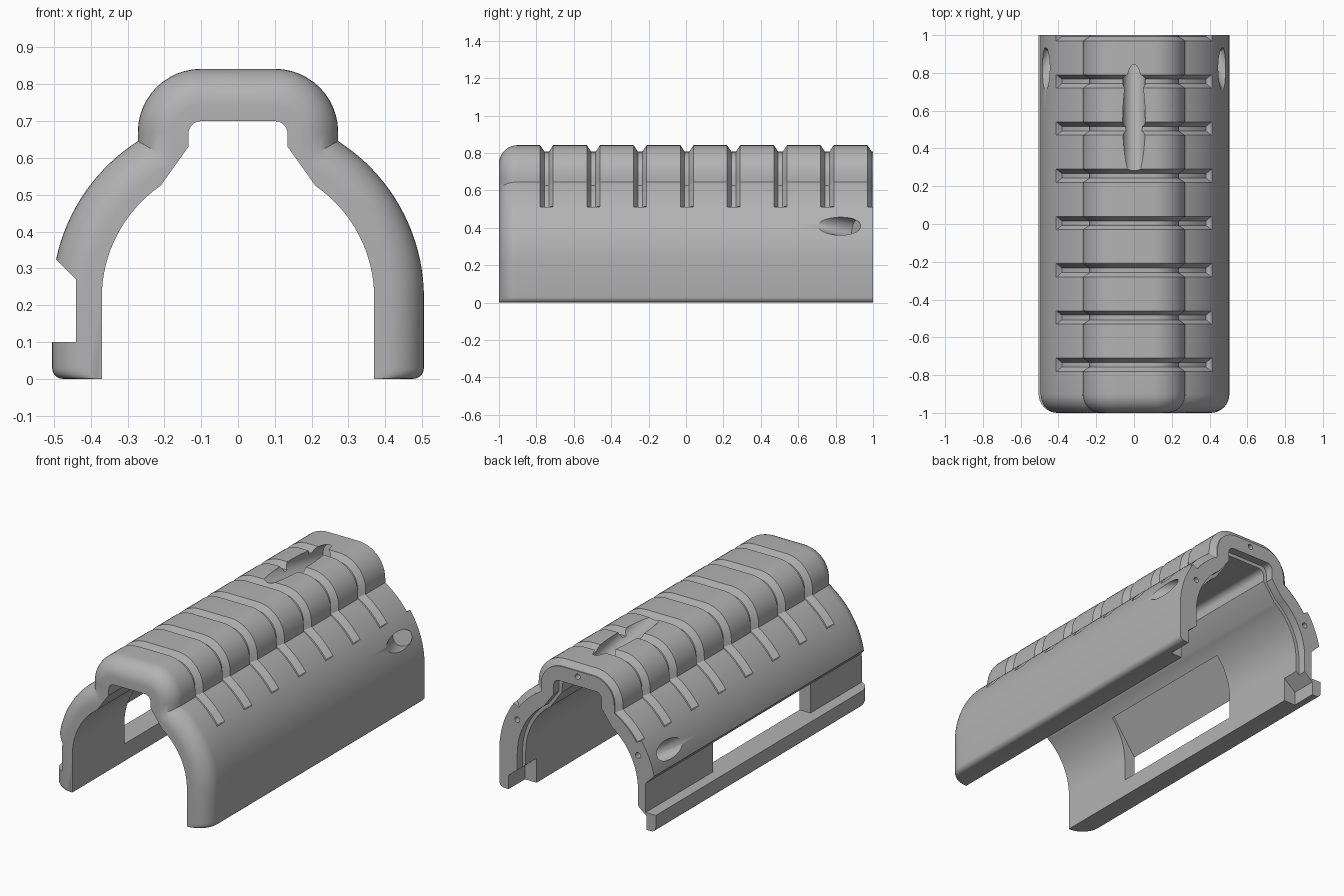
import bpy, bmesh
from math import sin, cos, sqrt, radians, pi
from mathutils import Vector

cube = bpy.data.objects.get("Cube")
if cube:
    bpy.data.objects.remove(cube)

grey = bpy.data.materials.new("plain_grey")
grey.use_nodes = True
GREY = (0.45, 0.45, 0.45, 1)
grey.diffuse_color = GREY
grey.node_tree.nodes["Principled BSDF"].inputs["Base Color"].default_value = GREY

SPRING = 0.22            # height where the side walls turn into arches
R_OUT, R_IN = 0.505, 0.37
GROOVE_END = 35.7        # arch angle where the grooves stop


def arc(cx, cz, r, a0, a1, n):
    return [(cx + r * cos(radians(a0 + (a1 - a0) * i / n)),
             cz + r * sin(radians(a0 + (a1 - a0) * i / n))) for i in range(n + 1)]


def outer_half(d, groove):
    """Outer skin from the foot to the crown, moved inward by d."""
    low = 0 if groove else d
    r = R_OUT - low
    pts = arc(r - 0.03, 0.03, 0.03, -90, 0, 5)
    pts += arc(0, SPRING, r, 0, GROOVE_END - 0.4, 12)
    # upper arch up to the crease with the ridge
    r = R_OUT - d
    x = 0.272 - d
    z = SPRING + sqrt(r * r - x * x)
    end = Vector((1, 0)).angle(Vector((x, z - SPRING))) * 180 / pi
    pts += arc(0, SPRING, r, GROOVE_END, end, 8)
    pts += arc(0.1, 0.67, 0.172 - d, 0, 90, 12)
    return pts


def inner_half(e):
    """Inner skin from the foot to the crown, moved outward by e."""
    pts = [(R_IN + e, 0)] + arc(0, SPRING, R_IN + e, 0, 55.4, 16)
    pts.append((0.135 + e, 0.63))
    return pts + arc(0.1 + e, 0.665 + e, 0.035, 0, 90, 5)


def ring(d, groove, e):
    out, inn = outer_half(d, groove), inner_half(e)
    mirror = lambda p: [(-x, z) for x, z in reversed(p)]
    return out + mirror(out) + [(-x, z) for x, z in inn] + inn[::-1]


def make_object(name, bm):
    bmesh.ops.recalc_face_normals(bm, faces=bm.faces)
    mesh = bpy.data.meshes.new(name)
    bm.to_mesh(mesh)
    bm.free()
    mesh.materials.append(grey)
    ob = bpy.data.objects.new(name, mesh)
    bpy.context.collection.objects.link(ob)
    return ob


def loft(name, sections):
    """Closed solid through (y, outline) sections."""
    bm = bmesh.new()
    rows = [[bm.verts.new((x, y, z)) for x, z in outline] for y, outline in sections]
    n = len(rows[0])
    for a, b in zip(rows, rows[1:]):
        for i in range(n):
            j = (i + 1) % n
            bm.faces.new((a[i], a[j], b[j], b[i]))
    bm.faces.new(rows[0])
    bm.faces.new(rows[-1][::-1])
    return make_object(name, bm)


# Sections along the shell: rounded front edge, then V grooves, then the rear lip
F = 0.1
steps = [(-1 + F * (1 - cos(radians(a))), F * (1 - sin(radians(a))), False)
         for a in range(0, 91, 10)]
for i in range(8):
    c = -0.745 + 0.25 * i
    for off, d in ((-0.035, 0), (-0.012, 0.035), (0.012, 0.035), (0.035, 0)):
        if c + off < 1:
            steps.append((c + off, d, True))
steps.append((1, 0.035, True))
LIP = 0.95
steps += [(LIP, 0, True), (LIP + 0.0005, 0, True)]
steps.sort(key=lambda s: s[0])
shell = loft("handguard_shell",
             [(y, ring(d, g, 0.02 if y > LIP else 0)) for y, d, g in steps])


# Cutters
def prism(name, outline, y0, y1):
    return loft(name, [(y0, outline), (y1, outline)])


def bore(name, start, end, r):
    start, end = Vector(start), Vector(end)
    bm = bmesh.new()
    bmesh.ops.create_cone(bm, cap_ends=True, segments=32, radius1=r, radius2=r,
                          depth=(end - start).length)
    rot = (end - start).to_track_quat('Z', 'Y').to_matrix()
    bmesh.ops.rotate(bm, verts=bm.verts, matrix=rot)
    bmesh.ops.translate(bm, verts=bm.verts, vec=(start + end) / 2)
    return make_object(name, bm)


cutters = [
    prism("side_channel", [(-0.6, 0.1), (-0.44, 0.1), (-0.44, 0.27), (-0.6, 0.43)], -1.1, 1.1),
    prism("side_window", [(-0.6, 0.1), (-0.28, 0.1), (-0.28, 0.488), (-0.44, 0.27),
                          (-0.6, 0.27)], -0.52, 0.38),
    bore("top_bore", (0, 0.05, 0.94), (0, 0.87, 0.776), 0.06),
    bore("top_screw_hole", (0, 0.9, 0.775), (0, 1.1, 0.775), 0.016),
]
tilt, lean = radians(27), radians(22)
for s, side in ((1, "left"), (-1, "right")):
    foot = [(s * x, z) for x, z in ((0.3, -0.1), (0.445, -0.1), (0.445, 0.08), (0.3, 0.2))]
    cutters.append(prism(side + "_foot_step", foot, 0.85, 1.1))
    mid = Vector((s * 0.468, 0.82, 0.41))
    way = Vector((-s * cos(lean) * sin(tilt), cos(tilt), -sin(lean) * sin(tilt)))
    cutters.append(bore(side + "_bore", mid - way * 0.3, mid + way * 0.1, 0.052))
    cutters.append(bore(side + "_screw_hole", (s * 0.39, 0.93, 0.42),
                        (s * 0.39, 1.1, 0.42), 0.016))

bpy.context.view_layer.objects.active = shell
for c in cutters:
    mod = shell.modifiers.new(c.name, 'BOOLEAN')
    mod.operation, mod.solver, mod.object = 'DIFFERENCE', 'EXACT', c
    bpy.ops.object.modifier_apply(modifier=mod.name)
for c in cutters:
    bpy.data.objects.remove(c)

bpy.ops.object.select_all(action='DESELECT')
shell.select_set(True)
bpy.ops.object.shade_smooth_by_angle(angle=radians(30))
